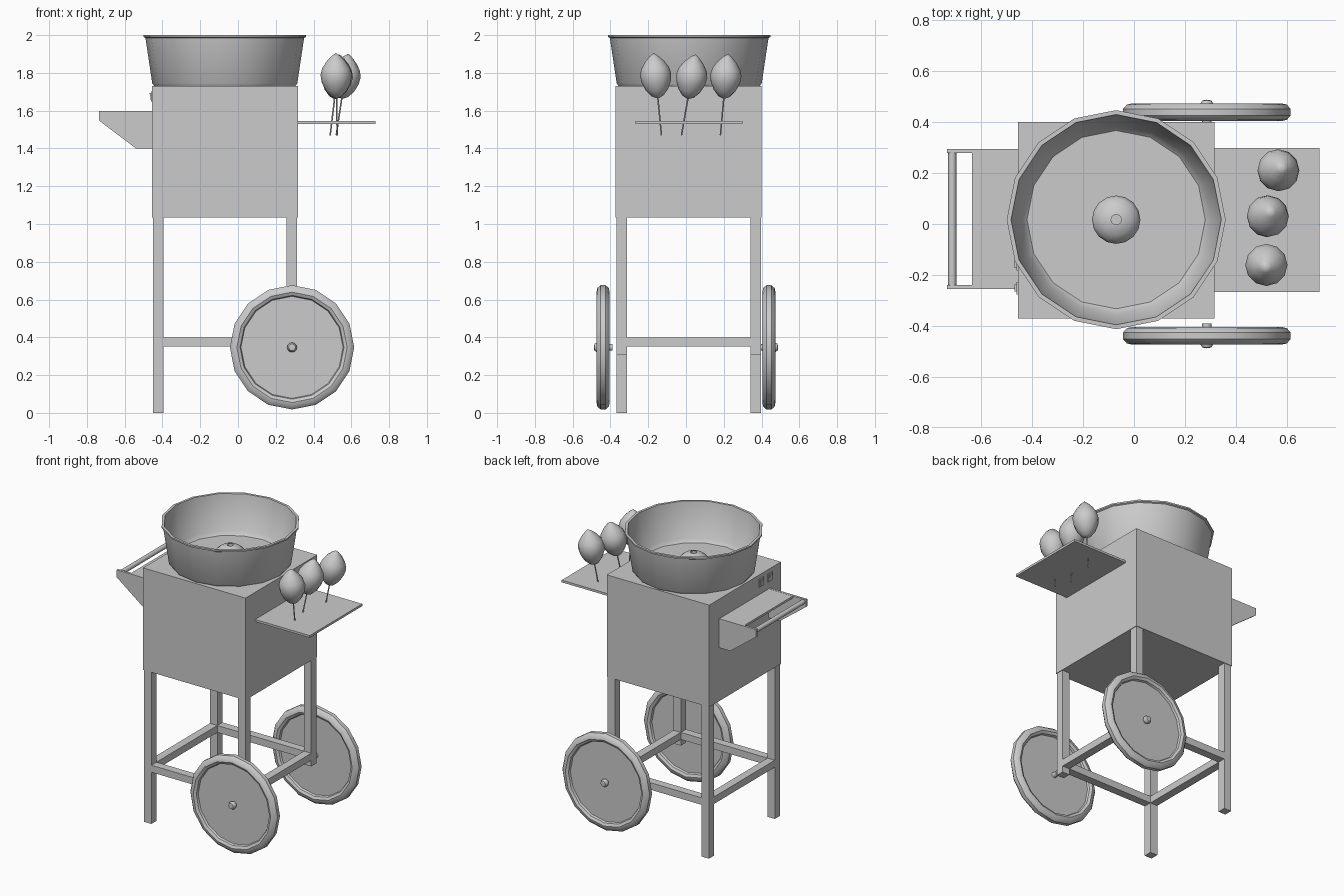
import bpy, bmesh, math
from mathutils import Vector, Matrix

if "Cube" in bpy.data.objects:
    bpy.data.objects.remove(bpy.data.objects["Cube"])


def make(name, bm, smooth=None):
    bmesh.ops.recalc_face_normals(bm, faces=bm.faces)
    me = bpy.data.meshes.new(name)
    bm.to_mesh(me)
    bm.free()
    ob = bpy.data.objects.new(name, me)
    bpy.context.collection.objects.link(ob)
    if smooth:
        bpy.ops.object.select_all(action='DESELECT')
        ob.select_set(True)
        bpy.context.view_layer.objects.active = ob
        bpy.ops.object.shade_smooth_by_angle(angle=math.radians(smooth))
    return ob


def box(name, x, y, z):
    bm = bmesh.new()
    bmesh.ops.create_cube(bm, size=1)
    for v in bm.verts:
        v.co = [(a + b) / 2 + c * (b - a) for (a, b), c in zip((x, y, z), v.co)]
    return make(name, bm)


def lathe(name, profile, sides, origin, axis=(0, 0, 1), smooth=40):
    """Revolve (radius, height) points about an axis through origin."""
    bm = bmesh.new()
    rings = []
    for r, h in profile:
        if r == 0:
            rings.append([bm.verts.new((0, 0, h))] * sides)
        else:
            rings.append([bm.verts.new((r * math.cos(2 * math.pi * i / sides),
                                        r * math.sin(2 * math.pi * i / sides), h))
                          for i in range(sides)])
    for a, b in zip(rings, rings[1:]):
        for i in range(sides):
            j = (i + 1) % sides
            bm.faces.new(list(dict.fromkeys((a[i], a[j], b[j], b[i]))))
    rot = Vector((0, 0, 1)).rotation_difference(Vector(axis)).to_matrix().to_4x4()
    bm.transform(Matrix.Translation(origin) @ rot)
    return make(name, bm, smooth)


def plate(name, pts, y0, y1):
    """Extrude an x-z outline along y."""
    bm = bmesh.new()
    face = bm.faces.new([bm.verts.new((x, y0, z)) for x, z in pts])
    out = bmesh.ops.extrude_face_region(bm, geom=[face])
    bmesh.ops.translate(bm, vec=(0, y1 - y0, 0),
                        verts=[g for g in out['geom'] if isinstance(g, bmesh.types.BMVert)])
    return make(name, bm)


# Cabinet
box("cabinet", (-0.455, 0.317), (-0.372, 0.4), (1.035, 1.73))

# Legs: long on the left, short above the axle on the right
leg_y = {"front": (-0.368, -0.313), "back": (0.341, 0.396)}
for side, y in leg_y.items():
    box(side + "_left_leg", (-0.45, -0.395), y, (0, 1.036))
    box(side + "_right_leg", (0.258, 0.313), y, (0.31, 1.036))
    box(side + "_rail", (-0.396, 0.259), y, (0.352, 0.4))
for side, x in {"left": (-0.45, -0.395), "right": (0.258, 0.313)}.items():
    box(side + "_rail", x, (-0.314, 0.342), (0.352, 0.4))

# Wheels with recessed discs and round hubs
half = [(0, 0.012), (0.27, 0.012), (0.275, 0.026), (0.292, 0.035), (0.314, 0.03), (0.329, 0.013)]
wheel = half + [(r, -h) for r, h in reversed(half)]
hub = [(0, -0.049), (0.018, -0.046), (0.026, -0.032), (0.024, -0.02), (0.018, -0.01),
       (0.018, 0.049), (0, 0.049)]
for side, y, d in (("front", -0.439, 1), ("back", 0.439, -1)):
    c = (0.286, y, 0.347)
    lathe(side + "_wheel", wheel, 16, c, (0, d, 0))
    lathe(side + "_hub", hub, 12, c, (0, d, 0))

# Bowl and spinner head
bowl_c = (-0.07, 0.017, 0)
lathe("bowl", [(0, 1.728), (0.372, 1.728), (0.384, 1.745), (0.42, 1.985), (0.43, 1.99),
               (0.43, 2.0), (0.413, 2.0), (0.372, 1.765), (0.35, 1.743), (0, 1.743)],
      16, bowl_c)
lathe("spinner_head", [(0.075, 1.742), (0.09, 1.76), (0.095, 1.785), (0.085, 1.808), (0.06, 1.828),
                       (0.025, 1.842), (0.02, 1.842), (0.02, 1.815), (0, 1.815)], 16, bowl_c)

# Side tray
box("side_tray", (0.316, 0.728), (-0.268, 0.298), (1.53, 1.545))

# Candy floss on tilted sticks: base point and tip point
floss = [(0, 0.195), (0.03, 0.208), (0.058, 0.24), (0.077, 0.282), (0.083, 0.322),
         (0.074, 0.357), (0.05, 0.393), (0.022, 0.422), (0, 0.437)]
for i, (b, t) in enumerate((((0.525, -0.13), (0.518, -0.172)),
                            ((0.488, -0.024), (0.54, 0.052)),
                            ((0.52, 0.182), (0.585, 0.222)))):
    base = Vector((*b, 1.47))
    axis = (Vector((*t, 1.905)) - base).normalized()
    lathe(f"floss_stick_{i + 1}", [(0, 0), (0.004, 0), (0.004, 0.22), (0, 0.22)], 8, base, axis)
    lathe(f"candy_floss_{i + 1}", floss, 12, base, axis, 60)

# Push handle: two brackets, a shelf panel and a bar
outline = [(-0.454, 1.597), (-0.735, 1.597), (-0.735, 1.547), (-0.54, 1.4), (-0.454, 1.4)]
plate("front_handle_bracket", outline, -0.256, -0.24)
plate("back_handle_bracket", outline, 0.278, 0.294)
box("handle_panel", (-0.637, -0.454), (-0.241, 0.279), (1.582, 1.596))
lathe("handle_bar", [(0, -0.242), (0.016, -0.242), (0.016, 0.279), (0, 0.279)], 12,
      (-0.714, 0, 1.577), (0, 1, 0))

# Rocker switches on the left face
for i, y in enumerate((-0.252, -0.158)):
    box(f"switch_frame_{i + 1}", (-0.461, -0.454), (y - 0.024, y + 0.024), (1.648, 1.702))
    plate(f"switch_rocker_{i + 1}", [(-0.46, 1.657), (-0.463, 1.657), (-0.464, 1.675),
                                     (-0.469, 1.693), (-0.46, 1.693)], y - 0.014, y + 0.014)
